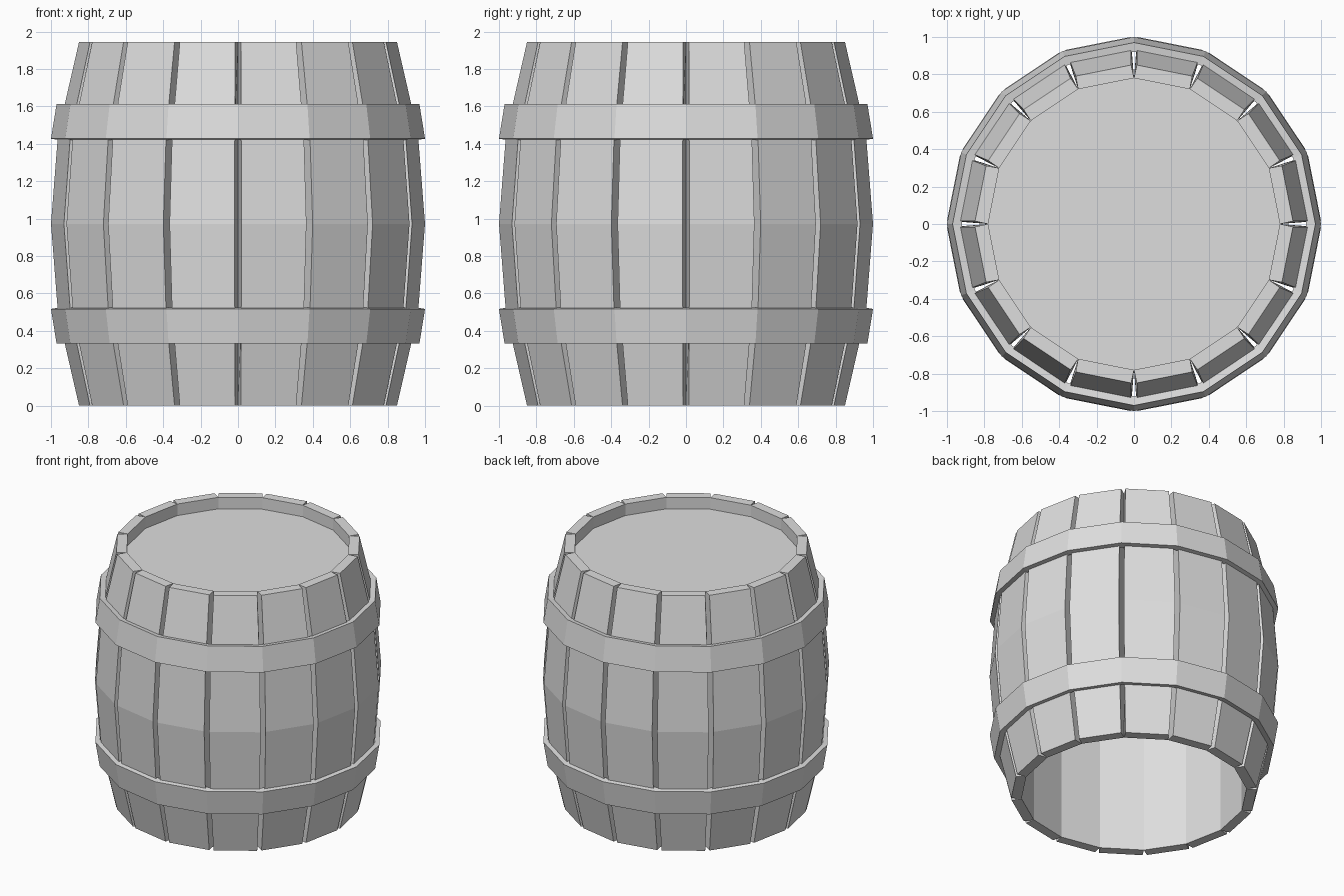
import bpy
import bmesh
from math import cos, sin, pi

SIDES = 16
STEP = 2 * pi / SIDES
HEIGHT = 1.945
INNER = 0.78         # radius of the straight inside wall
GAP = 0.018          # half angle of the groove between staves

old = bpy.data.objects.get("Cube")
if old:
    bpy.data.objects.remove(old, do_unlink=True)

grey = bpy.data.materials.new("plain_grey")
grey.use_nodes = True
colour = (0.73, 0.73, 0.73, 1)
grey.diffuse_color = colour
grey.node_tree.nodes["Principled BSDF"].inputs["Base Color"].default_value = colour


def polar(r, a, z):
    return (r * cos(a), r * sin(a), z)


def finish(bm, name):
    bmesh.ops.recalc_face_normals(bm, faces=bm.faces)
    mesh = bpy.data.meshes.new(name)
    bm.to_mesh(mesh)
    bm.free()
    mesh.materials.append(grey)
    obj = bpy.data.objects.new(name, mesh)
    bpy.context.collection.objects.link(obj)
    return obj


def loft(bm, rings, closed=False):
    """Skin a list of point rings; cap the ends unless it loops round."""
    rings = [[bm.verts.new(p) for p in ring] for ring in rings]
    pairs = list(zip(rings, rings[1:]))
    if closed:
        pairs.append((rings[-1], rings[0]))
    else:
        bm.faces.new(rings[0])
        bm.faces.new(rings[-1])
    for low, high in pairs:
        for i in range(len(low)):
            j = (i + 1) % len(low)
            bm.faces.new((low[i], low[j], high[j], high[i]))


# Staves: planks bulging outside, straight inside, with V grooves between
MID = HEIGHT / 2
profile = [(0, 0.85), (MID - 0.485, 0.962), (MID, 1.0), (MID + 0.485, 0.962), (HEIGHT, 0.85)]
bm = bmesh.new()
for k in range(SIDES):
    a, b = k * STEP, (k + 1) * STEP
    loft(bm, [[polar(r, a + GAP, z), polar(r, b - GAP, z),
               polar(INNER, b, z), polar(INNER, a, z)] for z, r in profile])
finish(bm, "staves")


# Hoops: slanted bands of even thickness, wider towards the barrel's middle
def hoop(name, side):
    section = [(1.0, 0.455), (0.97, 0.64), (0.921, 0.632), (0.951, 0.447)]
    bm = bmesh.new()
    loft(bm, [[polar(r, k * STEP, MID + side * h) for r, h in section]
              for k in range(SIDES)], True)
    finish(bm, name)


hoop("upper_hoop", 1)
hoop("lower_hoop", -1)

# Lid: recessed flat panel; the underside of the barrel stays open
bm = bmesh.new()
bm.faces.new([bm.verts.new(polar(INNER, k * STEP, 1.857)) for k in range(SIDES)])
finish(bm, "lid")
